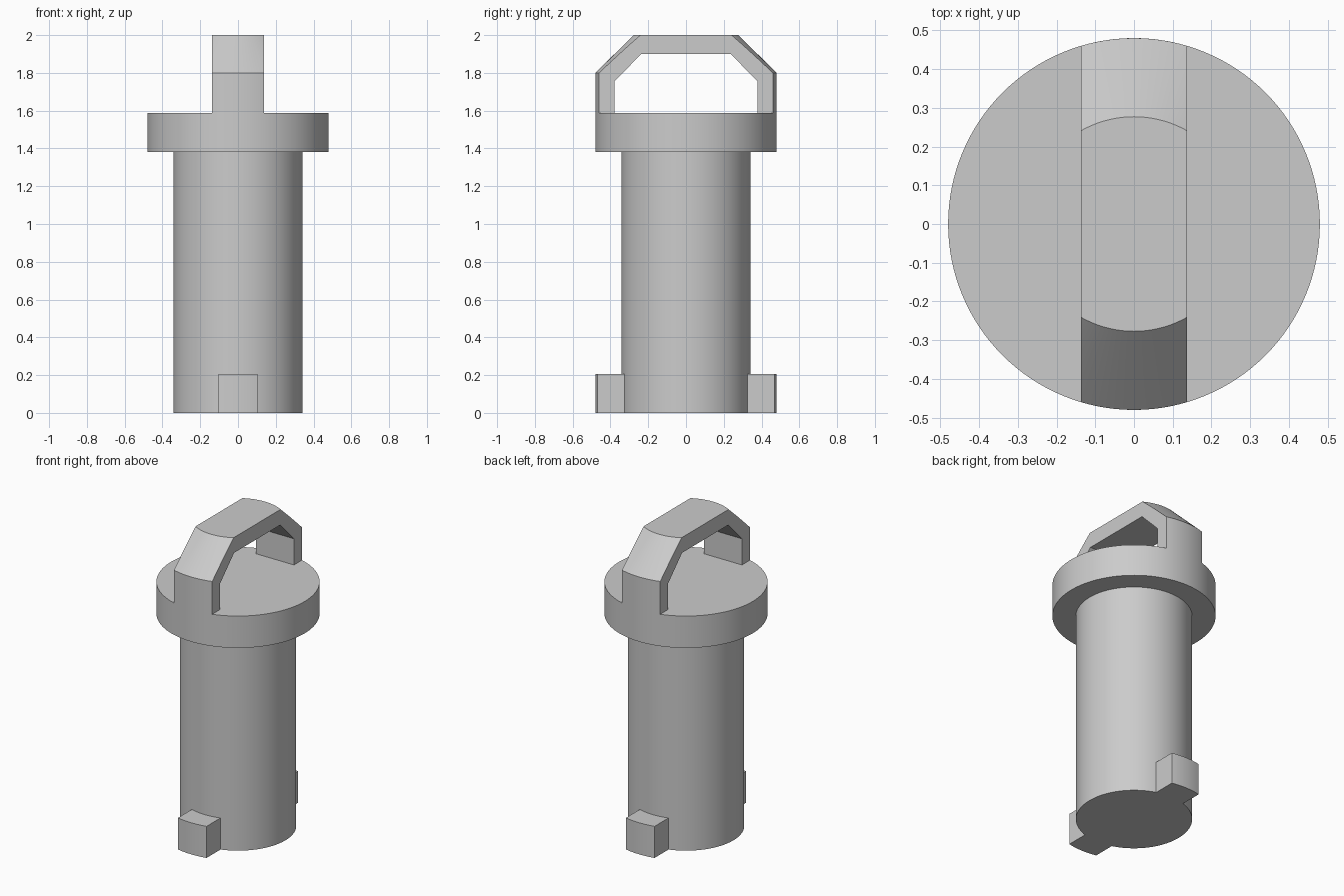
import bpy, bmesh
from math import sin, cos, asin, pi

if "Cube" in bpy.data.objects:
    bpy.data.objects.remove(bpy.data.objects["Cube"])

R_SHAFT, R_RIM = 0.342, 0.48
SEGS = 128


def finish(name, bm):
    bmesh.ops.recalc_face_normals(bm, faces=bm.faces)
    mesh = bpy.data.meshes.new(name)
    bm.to_mesh(mesh)
    bm.free()
    obj = bpy.data.objects.new(name, mesh)
    bpy.context.collection.objects.link(obj)
    return obj


def activate(obj):
    bpy.ops.object.select_all(action='DESELECT')
    obj.select_set(True)
    bpy.context.view_layer.objects.active = obj


def smooth(obj):
    activate(obj)
    bpy.ops.object.shade_smooth_by_angle(angle=pi / 6)


def lathe(name, profile):
    """Closed solid of revolution from (radius, z) rings."""
    bm = bmesh.new()
    rings = [[bm.verts.new((r * cos(2 * pi * i / SEGS), r * sin(2 * pi * i / SEGS), z))
              for i in range(SEGS)] for r, z in profile]
    for a, b in zip(rings, rings[1:]):
        for i in range(SEGS):
            j = (i + 1) % SEGS
            bm.faces.new((a[i], a[j], b[j], b[i]))
    bm.faces.new(rings[0])
    bm.faces.new(rings[-1])
    return finish(name, bm)


def prism(name, points, direction):
    """Extrude a flat outline along a vector."""
    bm = bmesh.new()
    face = bm.faces.new([bm.verts.new(p) for p in points])
    new = bmesh.ops.extrude_face_region(bm, geom=[face])['geom']
    bmesh.ops.translate(bm, vec=direction,
                        verts=[v for v in new if isinstance(v, bmesh.types.BMVert)])
    # the extrude keeps the starting face only when needed; close the bottom
    bmesh.ops.holes_fill(bm, edges=[e for e in bm.edges if e.is_boundary])
    return finish(name, bm)


# Shaft and flange in one turned body
smooth(lathe("shaft_and_flange", [(R_SHAFT, 0), (R_SHAFT, 1.38), (R_RIM, 1.38), (R_RIM, 1.587)]))

# Handle: turned, bevelled blank trimmed to an arch-shaped slab
handle = lathe("handle", [(R_RIM, 1.587), (R_RIM, 1.80), (0.277, 2.0)])
half = [(0.6, 2.2), (0.6, 1.5), (0.378, 1.5), (0.378, 1.757), (0.236, 1.9)]
outline = half + [(-y, z) for y, z in reversed(half)]
cutter = prism("handle_arch_cutter", [(-0.137, y, z) for y, z in outline], (0.274, 0, 0))
cutter.hide_render = True
mod = handle.modifiers.new("trim", 'BOOLEAN')
mod.operation, mod.solver, mod.object = 'INTERSECT', 'EXACT', cutter
activate(handle)
bpy.ops.object.modifier_apply(modifier=mod.name)
bpy.data.objects.remove(cutter)
smooth(handle)


# Two locking lugs at the foot, curved to match shaft and rim
def arc(radius, half_width, side, n=12):
    a = asin(half_width / radius)
    return [(radius * sin(-a + 2 * a * i / n), side * radius * cos(-a + 2 * a * i / n), 0)
            for i in range(n + 1)]


for name, side in (("front_lug", -1), ("back_lug", 1)):
    pts = arc(R_RIM, 0.103, side) + arc(R_SHAFT, 0.103, side)[::-1]
    smooth(prism(name, pts, (0, 0, 0.205)))
